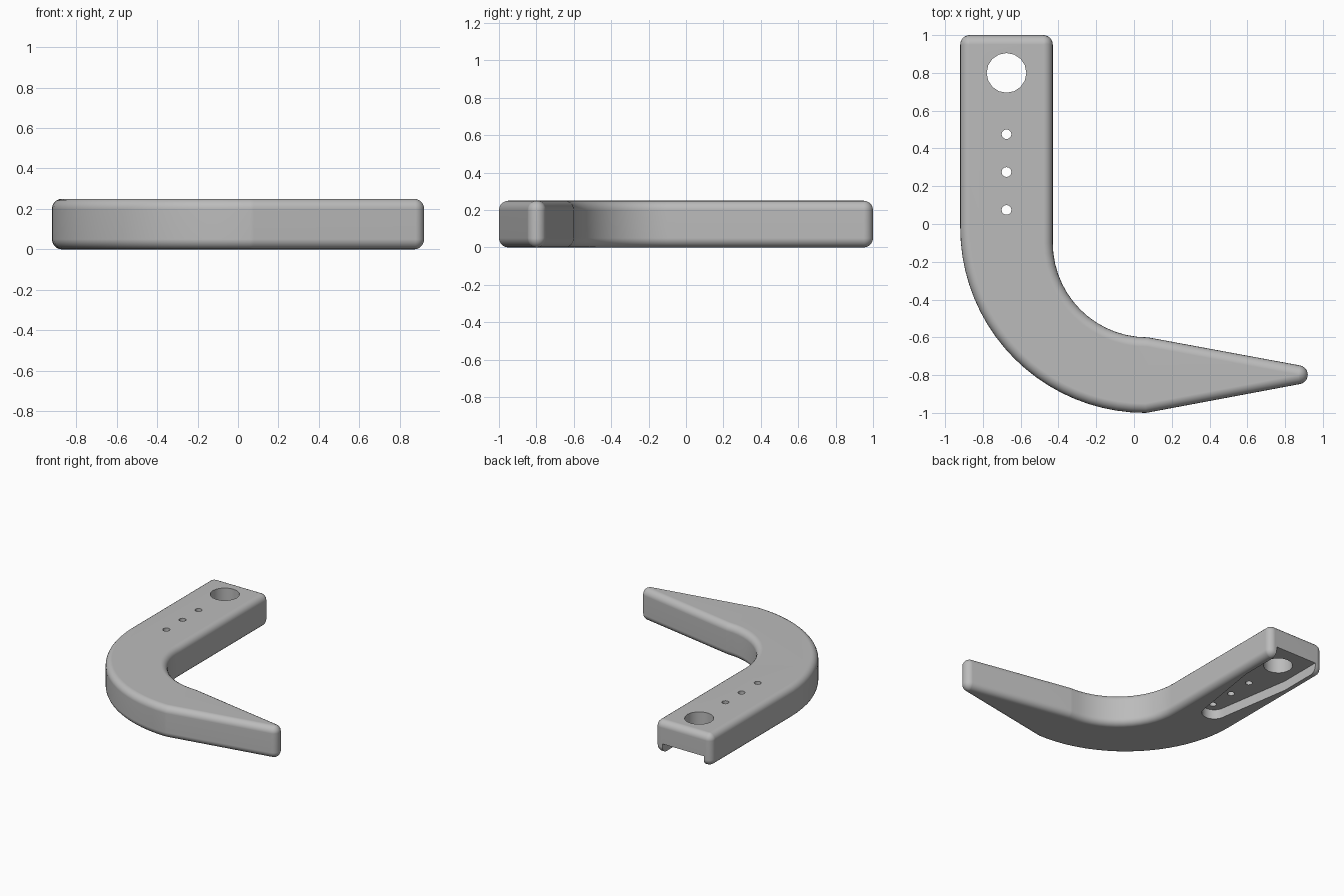
import bpy, bmesh
from math import sin, cos, radians, pi
from mathutils import Vector

cube = bpy.data.objects.get("Cube")
if cube:
    bpy.data.objects.remove(cube, do_unlink=True)

grey = bpy.data.materials.new("plain_grey")
grey.use_nodes = True
grey.diffuse_color = (0.5, 0.5, 0.5, 1)
grey.node_tree.nodes["Principled BSDF"].inputs["Base Color"].default_value = (0.5, 0.5, 0.5, 1)

HEIGHT = 0.25
ROUND = 0.05


def direction(deg):
    return Vector((cos(radians(deg)), sin(radians(deg))))


def sweep(start, end, steps):
    return [start + (end - start) * i / steps for i in range(steps + 1)]


def corner(x, y, start, end, steps=6):
    """Rounded corner: one core point fanned over several normals."""
    return [(Vector((x, y)), direction(a)) for a in sweep(start, end, steps)]


def loft(name, rings):
    """Closed solid through a stack of equal rings."""
    bm = bmesh.new()
    loops = [[bm.verts.new(p) for p in ring] for ring in rings]
    n = len(loops[0])
    for low, high in zip(loops, loops[1:]):
        for i in range(n):
            j = (i + 1) % n
            bm.faces.new((low[i], low[j], high[j], high[i]))
    bm.faces.new(loops[0][::-1])
    bm.faces.new(loops[-1])
    bmesh.ops.remove_doubles(bm, verts=bm.verts, dist=0.0005)
    bmesh.ops.recalc_face_normals(bm, faces=bm.faces)
    mesh = bpy.data.meshes.new(name)
    bm.to_mesh(mesh)
    bm.free()
    mesh.materials.append(grey)
    obj = bpy.data.objects.new(name, mesh)
    bpy.context.collection.objects.link(obj)
    return obj


def prism(name, outline, low, high):
    return loft(name, [[(x, y, z) for x, y in outline] for z in (low, high)])


# Plan of the hook: core outline with outward normals
outer_centre, inner_centre = Vector((0.06, -0.02)), Vector((0.07, -0.1))
core = corner(-0.48, 0.95, 0, 90) + corner(-0.87, 0.95, 90, 180)
core += [(outer_centre + direction(a) * 0.93, direction(a)) for a in sweep(180, 270, 20)]
core += [(Vector((0.07, -0.948)), direction(-80))]
core += corner(0.87, -0.798, -80, 80, 10)
core += [(Vector((0.08, -0.652)), direction(80))]
core += [(inner_centre + direction(a) * 0.55, -direction(a)) for a in sweep(270, 180, 14)]

# Hook body with rounded upper and lower rims
rings = []
for base, start, end in ((ROUND, -90, 0), (HEIGHT - ROUND, 0, 90)):
    for angle in sweep(start, end, 5):
        out, up = ROUND * cos(radians(angle)), ROUND * sin(radians(angle))
        rings.append([(*(p + n * out), base + up) for p, n in core])
hook = loft("hook_body", rings)

# Underside channel: open at the back, tapering to a round end
MID = -0.675
channel = [(MID + 0.18, 1.1), (MID - 0.18, 1.1), (MID - 0.18, 0.66)]
channel += [(MID + 0.09 * cos(a), 0.09 + 0.09 * sin(a)) for a in sweep(pi, 2 * pi, 12)]
channel += [(MID + 0.18, 0.66)]
cutters = [prism("channel_cutter", channel, -0.1, 0.075)]

# Large hanging hole and three small screw holes
for y, radius, sides in ((0.8, 0.105, 16), (0.475, 0.026, 12), (0.275, 0.026, 12), (0.075, 0.026, 12)):
    circle = [(MID + radius * cos(a), y + radius * sin(a)) for a in sweep(0, 2 * pi, sides)[:-1]]
    cutters.append(prism("hole_cutter", circle, -0.2, 0.4))

bpy.ops.object.select_all(action="DESELECT")
bpy.context.view_layer.objects.active = hook
hook.select_set(True)
for cutter in cutters:
    cutter.hide_render = True
    cut = hook.modifiers.new("cut", "BOOLEAN")
    cut.operation = "DIFFERENCE"
    cut.solver = "EXACT"
    cut.object = cutter
    bpy.ops.object.modifier_apply(modifier=cut.name)
    bpy.data.objects.remove(cutter, do_unlink=True)

bpy.ops.object.shade_smooth_by_angle(angle=radians(32))
weighted = hook.modifiers.new("weighted_normals", "WEIGHTED_NORMAL")
weighted.keep_sharp = True
